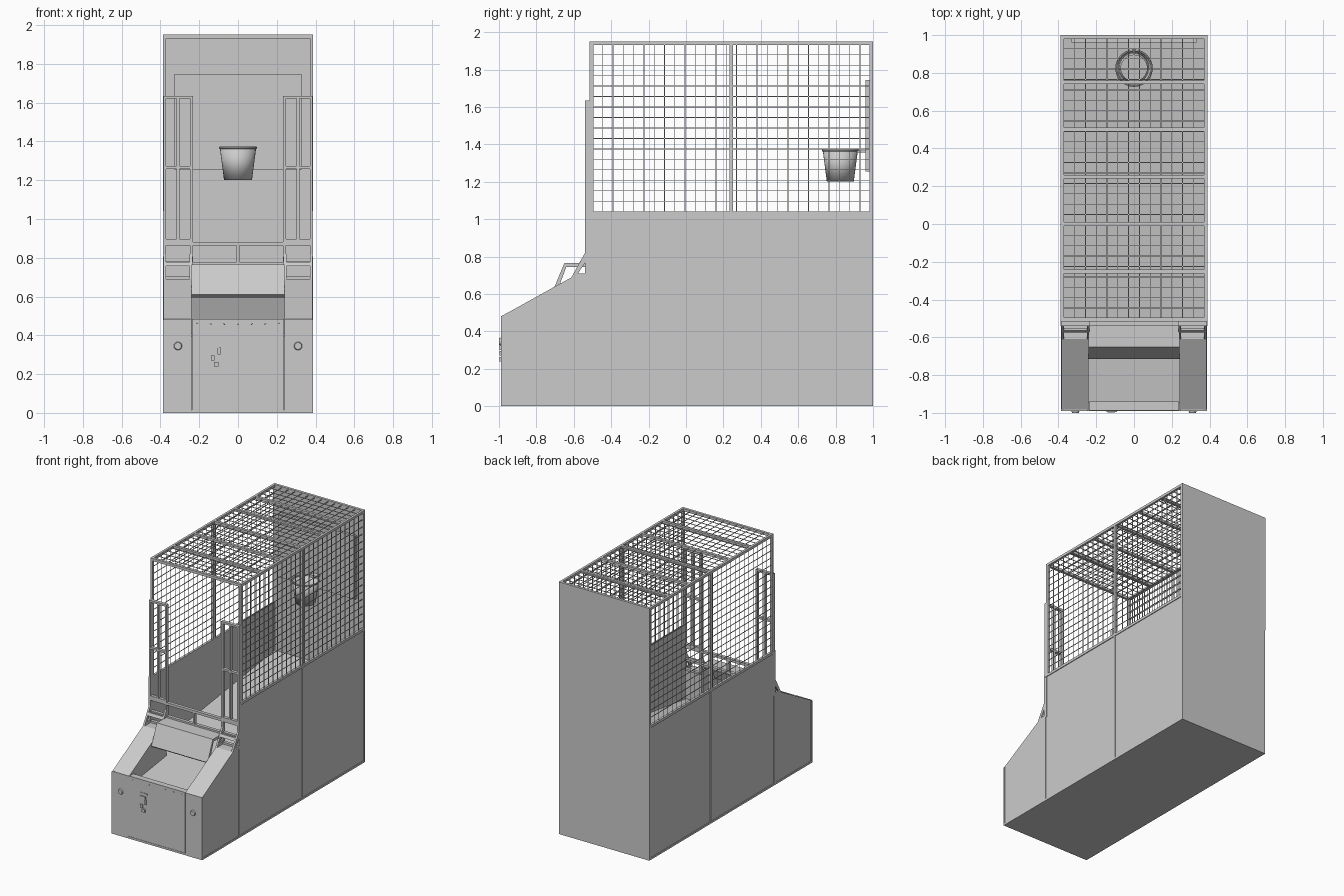
import bpy, bmesh
from math import pi
from mathutils import Matrix, Vector


def finish(bm, name):
    me = bpy.data.meshes.new(name)
    bmesh.ops.recalc_face_normals(bm, faces=bm.faces)
    bm.to_mesh(me)
    bm.free()
    ob = bpy.data.objects.new(name, me)
    bpy.context.collection.objects.link(ob)
    return ob


def add_box(bm, x0, x1, y0, y1, z0, z1):
    m = Matrix.Translation(((x0 + x1) / 2, (y0 + y1) / 2, (z0 + z1) / 2))
    m = m @ Matrix.Diagonal((x1 - x0, y1 - y0, z1 - z0, 1))
    bmesh.ops.create_cube(bm, size=1, matrix=m)


def boxes(name, items, mirror=False):
    bm = bmesh.new()
    for b in items:
        add_box(bm, *b)
        if mirror:
            add_box(bm, -b[1], -b[0], *b[2:])
    return finish(bm, name)


def prisms(name, profile, spans):
    """Extrude a (y, z) profile along each x span."""
    bm = bmesh.new()
    for x0, x1 in spans:
        f = bm.faces.new([bm.verts.new((x0, y, z)) for y, z in profile])
        r = bmesh.ops.extrude_face_region(bm, geom=[f])
        vs = [v for v in r['geom'] if isinstance(v, bmesh.types.BMVert)]
        bmesh.ops.translate(bm, verts=vs, vec=(x1 - x0, 0, 0))
    return finish(bm, name)


def both(*spans):
    return list(spans) + [(-b, -a) for a, b in spans]


def steps(a, b, pitch):
    n = round((b - a) / pitch)
    return [a + (b - a) * i / n for i in range(1, n)]


def smooth(ob):
    bpy.ops.object.select_all(action='DESELECT')
    ob.select_set(True)
    bpy.context.view_layer.objects.active = ob
    bpy.ops.object.shade_smooth_by_angle()


W = 0.382          # half width of the cabinet

# Cabinet shell
prisms("lower_side_panels", [(-0.99, 0), (-0.99, 0.48), (-0.61, 0.685), (-0.54, 0.69),
                             (-0.54, 1.03), (1.0, 1.03), (1.0, 0)], both((0.37, W)))
prisms("armrests", [(-0.985, 0.01), (-0.985, 0.482), (-0.61, 0.69), (-0.53, 0.69),
                    (-0.53, 0.01)], both((0.24, 0.3845)))
boxes("base", [(-W, W, -0.985, 0.995, 0, 0.015)])
boxes("back_panel", [(-0.385, 0.385, 0.98, 1.0, 0, 1.95)])
boxes("front_panel", [(-0.237, 0.237, -0.987, -0.94, 0.005, 0.483),
                      (-0.385, -0.245, -0.99, -0.975, 0.005, 0.483),
                      (0.245, 0.385, -0.99, -0.975, 0.005, 0.483),
                      (-0.385, 0.385, -0.99, -0.98, 0, 0.015)])

# Raised seam strips on the sides
e = (0.375, 0.387)
boxes("side_trim", [(*e, -0.54, -0.525, 0, 1.03), (*e, 0.235, 0.25, 0, 1.03),
                    (*e, 0.985, 1.0, 0, 1.03), (*e, -0.99, 1.0, 0, 0.015),
                    (*e, -0.99, -0.98, 0, 0.48)], True)

# Ball return ramp running down into the front tray
prisms("ball_ramp", [(0.98, 0.67), (-0.945, 0.41), (-0.945, 0.395), (0.98, 0.655)],
       [(-0.372, 0.372)])
prisms("tray_hood", [(-0.53, 0.765), (-0.65, 0.765), (-0.715, 0.61), (-0.695, 0.595),
                     (-0.64, 0.745), (-0.53, 0.745)], [(-0.24, 0.24)])

# Slanted brackets between armrests and uprights
prisms("slanted_brackets", [(-0.612, 0.69), (-0.54, 0.82), (-0.535, 0.82), (-0.535, 0.775),
                            (-0.577, 0.71), (-0.535, 0.71), (-0.535, 0.69)],
       both((0.235, 0.249), (0.371, 0.385)))
prisms("bracket_rungs", [(-0.575, 0.757), (-0.564, 0.778), (-0.55, 0.778), (-0.561, 0.757)],
       both((0.245, 0.375)))

# Front opening rail
Y = (-0.54, -0.515)
boxes("front_rail", [(-0.385, 0.385, *Y, 0.862, 0.882), (-0.24, 0.24, *Y, 0.76, 0.778),
                     (-0.007, 0.007, *Y, 0.77, 0.87)])
boxes("rail_supports", [(0.233, 0.248, *Y, 0.69, 0.88), (0.37, 0.385, *Y, 0.69, 0.88),
                        (0.24, 0.38, *Y, 0.765, 0.782), (0.24, 0.38, *Y, 0.69, 0.705)], True)

# Ladder shaped front uprights
boxes("front_uprights", [(x, x + 0.015, *Y, 0.88, 1.635) for x in (0.233, 0.301, 0.37)] +
      [(0.235, 0.384, *Y, z, z + 0.015) for z in (0.882, 1.258, 1.62)], True)

# Cage frame
C = (0.37, 0.388)
boxes("cage_frame", [(*C, y, y + 0.02, 1.03, 1.95) for y in (-0.515, 0.232, 0.98)] +
      [(*C, -0.515, 1.0, 1.93, 1.95), (*C, -0.54, 1.0, 1.02, 1.04)], True)
boxes("roof_crossbars", [(-0.375, 0.375, y, y + 0.02, 1.93, 1.95)
                         for y in (-0.515, -0.262, -0.01, 0.24, 0.49, 0.74, 0.98)])

# Wire mesh on both sides and the roof
t = 0.002
boxes("side_wire_mesh",
      [(0.377, 0.381, y - t, y + t, 1.035, 1.94) for y in steps(-0.5, 0.985, 0.056)] +
      [(0.377, 0.381, -0.5, 0.985, z - t, z + t) for z in steps(1.04, 1.935, 0.056)], True)
boxes("roof_wire_mesh",
      [(x - t, x + t, -0.5, 0.985, 1.938, 1.942) for x in steps(-0.37, 0.37, 0.056)] +
      [(-0.37, 0.37, y - t, y + t, 1.938, 1.942) for y in steps(-0.5, 0.985, 0.056)])

# Backboard with hoop, tapered net and bracket
boxes("backboard", [(-0.33, 0.33, 0.96, 0.982, 1.255, 1.745)])
boxes("hoop_bracket", [(-0.03, 0.03, 0.91, 0.965, 1.355, 1.368)])
bm = bmesh.new()
bmesh.ops.create_cone(bm, cap_ends=False, segments=32, radius1=0.072, radius2=0.094,
                      depth=0.17, matrix=Matrix.Translation((0, 0.825, 1.285)))
net = finish(bm, "net")
m = net.modifiers.new("thickness", 'SOLIDIFY')
m.thickness = 0.003
smooth(net)
bpy.ops.mesh.primitive_torus_add(major_radius=0.093, minor_radius=0.006, major_segments=32,
                                 minor_segments=8, location=(0, 0.825, 1.367))
bpy.context.object.name = "hoop_ring"
smooth(bpy.context.object)


def discs(name, spots, r, y0, y1, seg):
    bm = bmesh.new()
    for x, z in spots:
        bmesh.ops.create_cone(bm, cap_ends=True, segments=seg, radius1=r, radius2=r * 0.8,
                              depth=y0 - y1, matrix=Matrix.Translation((x, (y0 + y1) / 2, z))
                              @ Matrix.Rotation(pi / 2, 4, 'X'))
    smooth(finish(bm, name))


# Front buttons, screws and coin unit
discs("front_buttons", [(-0.31, 0.345), (0.31, 0.345)], 0.022, -0.988, -1.0, 20)
discs("front_screws", [(-0.21 + i * 0.07, 0.46) for i in range(7)], 0.004, -0.986, -0.99, 8)
boxes("coin_unit", [(-0.145, -0.098, -0.994, -0.98, 0.335, 0.36),
                    (-0.14, -0.12, -0.998, -0.98, 0.27, 0.295),
                    (-0.105, -0.09, -0.996, -0.98, 0.3, 0.34),
                    (-0.125, -0.1, -0.998, -0.98, 0.24, 0.262),
                    (-0.15, -0.085, -0.99, -0.98, 0.375, 0.385)])
